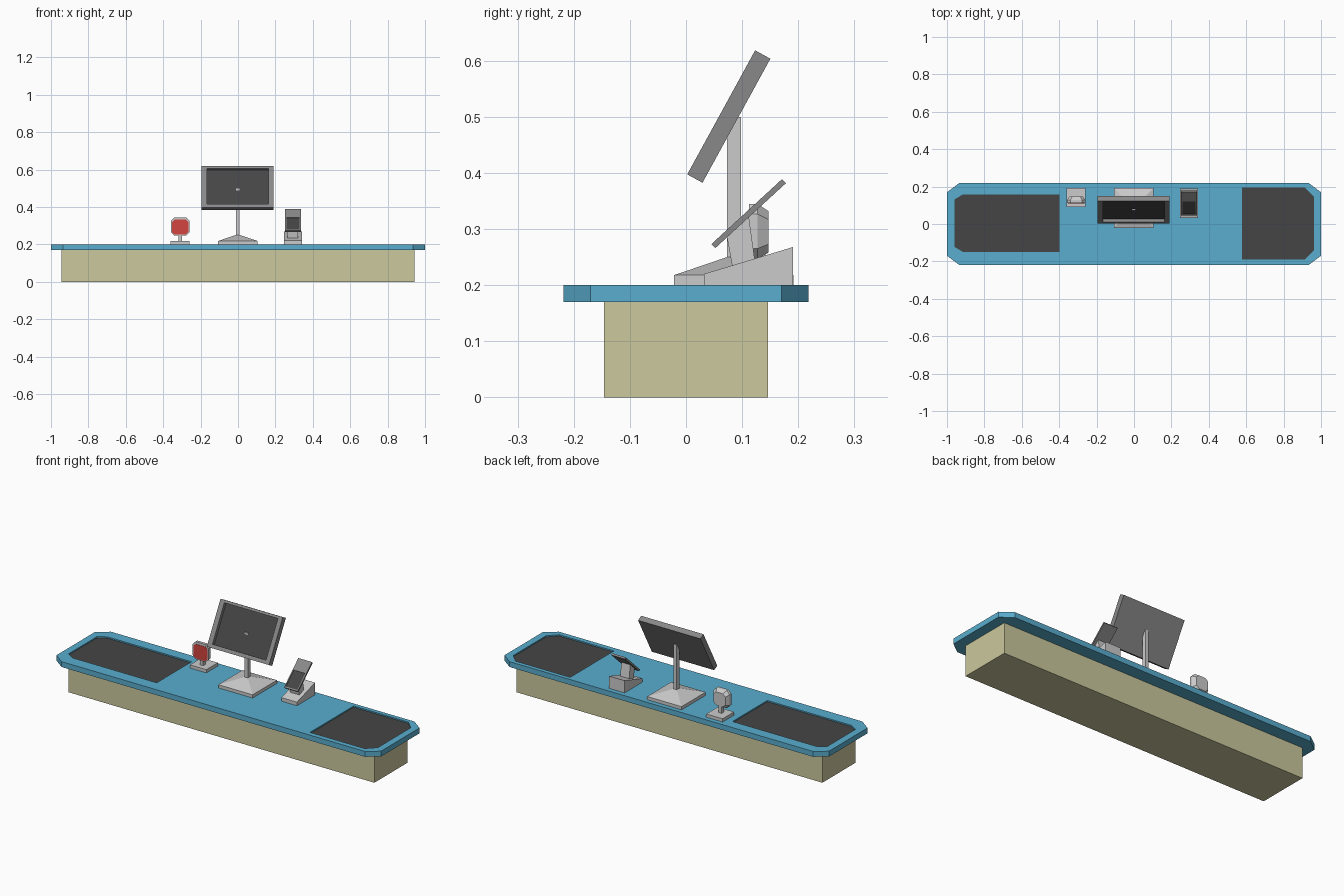
import bpy, bmesh
from math import radians
from mathutils import Vector

if "Cube" in bpy.data.objects:
    bpy.data.objects.remove(bpy.data.objects["Cube"])


def material(name, col):
    m = bpy.data.materials.new(name)
    m.diffuse_color = (*col, 1)
    m.use_nodes = True
    m.node_tree.nodes["Principled BSDF"].inputs["Base Color"].default_value = m.diffuse_color
    return m


BLUE = material("blue", (0.10, 0.42, 0.62))
CREAM = material("cream", (0.60, 0.58, 0.34))
DARK = material("dark", (0.06, 0.06, 0.06))
RED = material("red", (0.65, 0.06, 0.05))
GREY = material("grey", (0.25, 0.25, 0.25))


def finish(name, bm, mat=None):
    bmesh.ops.recalc_face_normals(bm, faces=bm.faces)
    me = bpy.data.meshes.new(name)
    bm.to_mesh(me)
    bm.free()
    ob = bpy.data.objects.new(name, me)
    bpy.context.collection.objects.link(ob)
    if mat:
        me.materials.append(mat)
    return ob


def loft(name, rings, mat=None):
    """Closed solid through rings with equal point counts."""
    bm = bmesh.new()
    vs = [[bm.verts.new(p) for p in r] for r in rings]
    n = len(vs[0])
    for a, b in zip(vs, vs[1:]):
        for i in range(n):
            bm.faces.new((a[i], a[(i + 1) % n], b[(i + 1) % n], b[i]))
    bm.faces.new(vs[0])
    bm.faces.new(vs[-1])
    return finish(name, bm, mat)


def rect(x0, x1, y0, y1, z):
    return [(x0, y0, z), (x1, y0, z), (x1, y1, z), (x0, y1, z)]


def box(name, x0, x1, y0, y1, z0, z1, mat=None):
    return loft(name, [rect(x0, x1, y0, y1, z) for z in (z0, z1)], mat)


def prism(name, pts, z0, z1, mat=None):
    return loft(name, [[(x, y, z) for x, y in pts] for z in (z0, z1)], mat)


def side_prism(name, pts, x0, x1):
    return loft(name, [[(x, y, z) for y, z in pts] for x in (x0, x1)])


def slab(name, size, loc, tilt, window, depth):
    """Tilted panel whose front face has a sunken dark window (x0, x1, z0, z1)."""
    w, t, h = (s / 2 for s in size)
    ob = box(name, -w, w, -t, t, -h, h, GREY)
    ob.data.materials.append(DARK)
    bm = bmesh.new()
    bm.from_mesh(ob.data)
    f = min(bm.faces, key=lambda f: f.calc_center_median().y)
    bmesh.ops.inset_region(bm, faces=[f], thickness=0.003)
    x0, x1, z0, z1 = window
    for v in f.verts:
        v.co.x = x0 if v.co.x < 0 else x1
        v.co.z = z0 if v.co.z < 0 else z1
    bmesh.ops.inset_region(bm, faces=[f], thickness=0)
    for v in f.verts:
        v.co.y += depth
    f.material_index = 1
    bm.to_mesh(ob.data)
    bm.free()
    ob.location = loc
    ob.rotation_euler.x = radians(-tilt)
    return ob


# Counter body and chamfered top
box("counter_base", -0.943, 0.943, -0.146, 0.146, 0, 0.17, CREAM)
a, b = 0.935, 0.17
top = prism("counter_top", [(-1, -b), (-a, -0.218), (a, -0.218), (1, -b),
                            (1, b), (a, 0.218), (-a, 0.218), (-1, b)], 0.17, 0.2, BLUE)

# Sunken conveyor belts, chamfered at the outer corners
for side, xi, xo, y0, y1, cx, cy in (("left", -0.397, -0.96, -0.149, 0.158, 0.045, 0.027),
                                     ("right", 0.577, 0.962, -0.19, 0.195, -0.048, 0.048)):
    pts = [(xi, y0), (xo + cx, y0), (xo, y0 + cy), (xo, y1 - cy), (xo + cx, y1), (xi, y1)]
    cut = prism(side + "_belt_cutter", pts, 0.191, 0.22, BLUE)
    cut.hide_render = True
    cut.hide_set(True)
    cut.display_type = 'WIRE'
    mod = top.modifiers.new(side + "_recess", 'BOOLEAN')
    mod.operation, mod.object, mod.solver = 'DIFFERENCE', cut, 'EXACT'
    bpy.context.view_layer.objects.active = top
    bpy.ops.object.modifier_apply(modifier=mod.name)
    bpy.data.objects.remove(cut)
    prism(side + "_belt", pts, 0.188, 0.193, DARK)

# Monitor: low pyramid foot, pole, tilted screen
loft("monitor_foot", [rect(-0.107, 0.105, -0.021, 0.192, 0.2),
                      rect(-0.107, 0.105, -0.021, 0.192, 0.218),
                      rect(-0.012, 0.010, 0.073, 0.098, 0.25)])
box("monitor_pole", -0.011, 0.009, 0.073, 0.098, 0.24, 0.5)
slab("monitor_screen", (0.384, 0.031, 0.252), (-0.002, 0.0763, 0.5005), 28.7,
     (-0.164, 0.166, -0.106, 0.112), 0.018)

# Payment terminal: wedge, neck, thin tilted panel
side_prism("terminal_wedge", [(0.032, 0.2), (0.191, 0.2), (0.191, 0.268), (0.032, 0.22)],
           0.245, 0.341)
side_prism("terminal_neck", [(0.084, 0.225), (0.124, 0.235), (0.112, 0.322), (0.073, 0.286)],
           0.265, 0.32)
slab("terminal_panel", (0.084, 0.010, 0.171), (0.294, 0.1117, 0.3275), 47.4,
     (-0.036, 0.036, -0.078, 0.018), 0.003)

# Scanner: foot, stem, octagonal head tapering to the back with a red window
box("scanner_foot", -0.36, -0.259, 0.091, 0.192, 0.2, 0.218)
box("scanner_stem", -0.319, -0.299, 0.12, 0.142, 0.21, 0.265)


def octagon(y, w, z0, z1, c):
    p = [(-w, z0 + c), (c - w, z0), (w - c, z0), (w, z0 + c),
         (w, z1 - c), (w - c, z1), (c - w, z1), (-w, z1 - c)]
    return [(x - 0.309, y, z) for x, z in p]


loft("scanner_head", [octagon(0.112, 0.049, 0.247, 0.345, 0.018),
                      octagon(0.127, 0.049, 0.247, 0.345, 0.018),
                      octagon(0.147, 0.036, 0.258, 0.332, 0.015)])
loft("scanner_window", [octagon(0.1105, 0.044, 0.252, 0.332, 0.014),
                        octagon(0.114, 0.044, 0.252, 0.332, 0.014)], RED)
